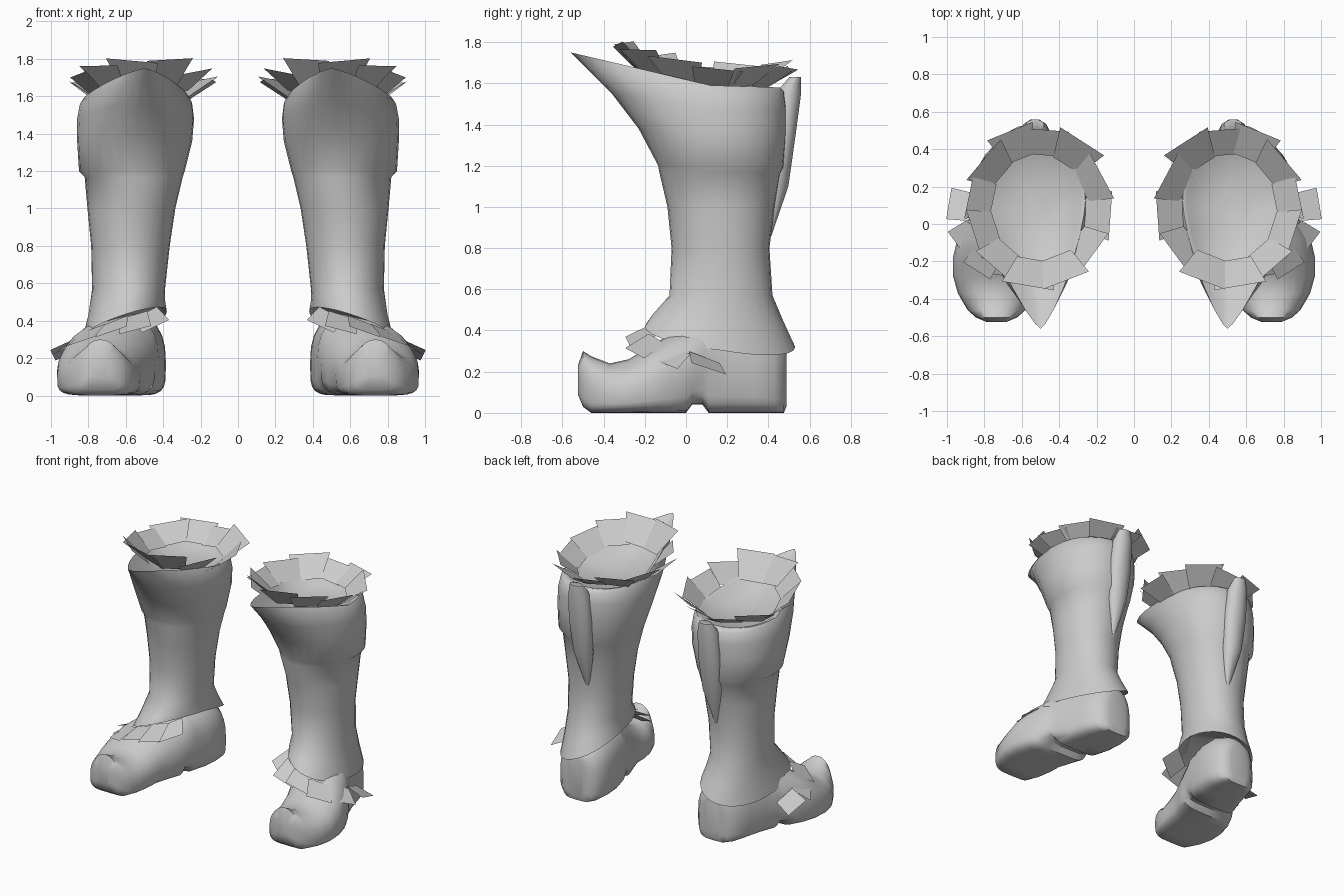
import bpy, bmesh, math, random
from mathutils import Vector

if "Cube" in bpy.data.objects:
    bpy.data.objects.remove(bpy.data.objects["Cube"])

random.seed(4)
grey = bpy.data.materials.new("plain grey")
grey.diffuse_color = (0.6, 0.6, 0.6, 1)
grey.use_nodes = True
grey.node_tree.nodes["Principled BSDF"].inputs["Base Color"].default_value = grey.diffuse_color


def finish(name, bm, smooth=True, angle=50):
    """Turn a bmesh into a mirrored object (one boot on each side)."""
    if smooth:
        bmesh.ops.recalc_face_normals(bm, faces=bm.faces)
    me = bpy.data.meshes.new(name)
    bm.to_mesh(me)
    bm.free()
    me.materials.append(grey)
    ob = bpy.data.objects.new(name, me)
    bpy.context.collection.objects.link(ob)
    if smooth:
        bpy.ops.object.select_all(action='DESELECT')
        ob.select_set(True)
        bpy.context.view_layer.objects.active = ob
        bpy.ops.object.shade_smooth_by_angle(angle=math.radians(angle))
    ob.modifiers.new("other_boot", 'MIRROR').use_mirror_merge = False
    return ob


def loft(bm, rings):
    loops = [[bm.verts.new(p) for p in r] for r in rings]
    n = len(loops[0])
    for a, b in zip(loops, loops[1:]):
        for i in range(n):
            j = (i + 1) % n
            bm.faces.new((a[i], a[j], b[j], b[i]))
    bm.faces.new(loops[0])
    bm.faces.new(loops[-1])


def power(v, p):
    return math.copysign(abs(v) ** (2 / p), v)


def shaft_ring(z, x0, x1, y0, y1, yc, p, front=0, back=0, side=0, shift=0, bshift=0, n=28):
    """Closed outline; p sharpens the front, the rest tilts and skews the ring."""
    pts = []
    for i in range(n):
        a = 2 * math.pi * i / n
        c, s = math.cos(a), math.sin(a)
        q = p if s < 0 else 2.1
        u, v = power(c, q), power(s, q)
        f, b = max(0, -v), max(0, v)
        x = (x0 + x1) / 2 + (x1 - x0) / 2 * u + shift * f + bshift * b
        y = yc - f * (yc - y0) + b * (y1 - yc)
        pts.append((x, y, z + front * f + back * b + side * u))
    return pts


# boot shaft, from flared hem up to the pointed rim, then a shallow inner floor
bm = bmesh.new()
rings = [
    shaft_ring(.42, .42, .77, -.10, .44, .16, 2, .02, -.06, -.08, .04, -.03),
    shaft_ring(.385, .385, .825, -.20, .53, .16, 2, .035, -.065, -.08, .04, -.04),
    shaft_ring(.47, .39, .80, -.16, .475, .16, 2, .01, -.03, -.04, .02, -.02),
    shaft_ring(.57, .39, .78, -.08, .42, .17, 2),
    shaft_ring(.80, .365, .785, -.07, .405, .17, 2),
    shaft_ring(1.0, .335, .805, -.09, .43, .17, 2),
    shaft_ring(1.17, .295, .82, -.13, .46, .17, 2, 0, -.01),
    shaft_ring(1.20, .285, .85, -.135, .475, .17, 2, 0, -.01),
    shaft_ring(1.36, .245, .86, -.23, .49, .16, 2, .02),
    shaft_ring(1.48, .235, .86, -.36, .49, .14, 1.8, .07, 0, 0, -.02),
    shaft_ring(1.56, .245, .845, -.49, .48, .12, 1.5, .12, 0, 0, -.035),
    shaft_ring(1.59, .26, .825, -.56, .455, .12, 1.28, .16, -.01, 0, -.043),
    shaft_ring(1.585, .28, .80, -.50, .43, .12, 1.28, .13, -.01, 0, -.04),
    shaft_ring(1.55, .31, .75, -.22, .37, .12, 1.8, .05, -.01, 0, -.02),
    shaft_ring(1.53, .45, .61, -.02, .20, .10, 2),
]
loft(bm, rings)
finish("boot_shaft", bm, angle=55)

# foot with upturned toe, arch and heel: y, centre x, half width, bottom, top
SECTIONS = [
    (-.525, .735, .05, .09, .23), (-.50, .735, .11, .03, .30),
    (-.46, .735, .155, 0, .275), (-.37, .742, .20, 0, .24),
    (-.28, .745, .222, 0, .26), (-.18, .74, .228, 0, .32),
    (-.08, .71, .235, 0, .38), (0, .675, .23, 0, .41),
    (.03, .665, .225, .04, .42), (.08, .64, .215, .04, .43),
    (.11, .63, .21, 0, .44), (.22, .595, .205, 0, .44),
    (.34, .575, .19, 0, .43), (.43, .565, .165, 0, .39),
    (.475, .56, .12, 0, .36), (.487, .56, .07, .03, .33),
]


def foot_ring(y, cx, hw, zb, zt, n=24):
    mid = zb + (zt - zb) * .4
    pts = []
    for i in range(n):
        a = 2 * math.pi * i / n
        c, s = math.cos(a), math.sin(a)
        p = (2.1 if y < .05 else 2.5) if s > 0 else 4.5
        h = (zt - mid) if s > 0 else (mid - zb)
        pts.append((cx + hw * power(c, p), y, mid + h * power(s, p)))
    return pts


bm = bmesh.new()
loft(bm, [foot_ring(*s) for s in SECTIONS])
finish("boot_foot", bm, angle=50)

# pull strap on the back: z, inner y, outer y, half width
bm = bmesh.new()
strap = []
for z, ya, yb, w in [(.83, .38, .405, .015), (1.10, .38, .50, .075), (1.35, .42, .535, .09),
                     (1.55, .43, .562, .075), (1.63, .50, .56, .05)]:
    strap.append([(.53 + w * math.cos(k * math.pi / 5), (ya + yb) / 2
                   + (yb - ya) / 2 * math.sin(k * math.pi / 5), z) for k in range(10)])
loft(bm, strap)
finish("back_strap", bm, angle=55)


def tuft(bm, base, tip, w0, w1, twist=0):
    """One flat fur card running from base to tip."""
    base, tip = Vector(base), Vector(tip)
    d = tip - base
    side = Vector((-d.y, d.x, 0)).normalized()
    lift = Vector((0, 0, twist))
    bm.faces.new([bm.verts.new(p) for p in (
        base - side * w0 - lift, base + side * w0 + lift,
        tip + side * w1 + lift, tip - side * w1 - lift)])


# fur collar fanning out of the rim
bm = bmesh.new()
COUNT = 12
for i in range(COUNT):
    a = 2 * math.pi * (i + .25) / COUNT
    c, s = math.cos(a), math.sin(a)
    f = max(0, -s)
    r = random.uniform(.94, 1.03)
    base = (.51 + .245 * c, .09 + .28 * s, 1.58 + .06 * f)
    tip = (.515 + .385 * c * r, .10 + .425 * s * r, 1.685 + .10 * f + random.uniform(-.02, .025))
    tuft(bm, base, tip, .085, random.uniform(.115, .145), random.uniform(-.018, .018))
finish("fur_collar", bm, smooth=False)

# fur band over the instep, sweeping down to the outer side
bm = bmesh.new()
TUFTS = [
    ((.50, -.07, .44), (.44, -.17, .37)), ((.56, -.12, .43), (.55, -.26, .35)),
    ((.66, -.16, .40), (.68, -.28, .34)), ((.77, -.14, .36), (.84, -.25, .29)),
    ((.85, -.04, .31), (.945, -.11, .24)), ((.87, .09, .27), (.99, .11, .215)),
]
for base, tip in TUFTS:
    tuft(bm, base, tip, .075, .085, random.uniform(-.035, -.015))
finish("instep_fur", bm, smooth=False)
